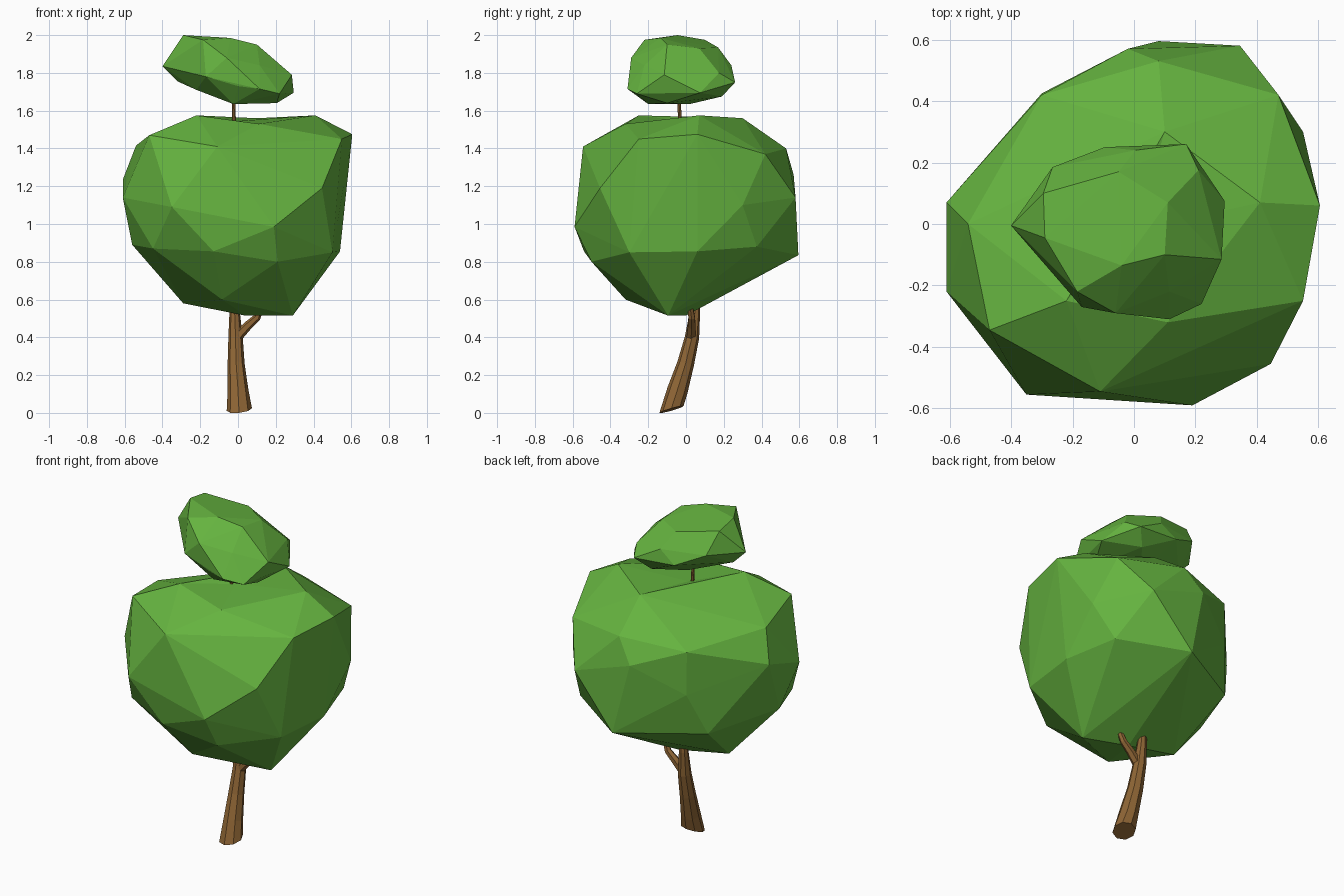
import bpy, bmesh, math
from mathutils import Vector


def material(name, rgb):
    m = bpy.data.materials.new(name)
    m.diffuse_color = (*rgb, 1)
    return m


LEAF = material("leaf_green", (0.13, 0.45, 0.05))
BARK = material("bark_brown", (0.27, 0.13, 0.035))


def finish(bm, name, mat):
    bmesh.ops.recalc_face_normals(bm, faces=bm.faces)
    me = bpy.data.meshes.new(name)
    bm.to_mesh(me)
    bm.free()
    me.materials.append(mat)
    ob = bpy.data.objects.new(name, me)
    bpy.context.collection.objects.link(ob)
    return ob


def foliage(name, points, dents=()):
    """Faceted leaf clump wrapped around corner points; each dent moves the
    middle of the edge between two corners to a new place."""
    bm = bmesh.new()
    for p in points:
        bm.verts.new(p)
    bmesh.ops.convex_hull(bm, input=bm.verts)
    loose = [v for v in bm.verts if not v.link_faces]
    bmesh.ops.delete(bm, geom=loose, context='VERTS')
    for a, b, target in dents:
        ends = [min(bm.verts, key=lambda v: (v.co - Vector(p)).length) for p in (a, b)]
        edge = bm.edges.get(ends)
        if edge:
            _, mid = bmesh.utils.edge_split(edge, ends[0], 0.5)
            mid.co = target
            bmesh.ops.triangulate(bm, faces=list(mid.link_faces))
    return finish(bm, name, LEAF)


def limb(name, path, sides, on_ground=False):
    """Tapered tube through (x, y, z, radius) stations."""
    bm = bmesh.new()
    pts = [Vector(p[:3]) for p in path]
    rings = []
    for i, p in enumerate(pts):
        t = (pts[min(i + 1, len(pts) - 1)] - pts[max(i - 1, 0)]).normalized()
        u = Vector((0, 1, 0)).cross(t).normalized()
        v = t.cross(u)
        r = path[i][3]
        rings.append([bm.verts.new(p + r * (math.cos(a) * u + math.sin(a) * v))
                      for a in (2 * math.pi * k / sides for k in range(sides))])
    if on_ground:  # slanted cut at the foot, lowest corner on z = 0
        for v in rings[0]:
            v.co.z = 0.28 * v.co.y + 0.1 * v.co.x
        low = min(v.co.z for v in rings[0])
        for v in rings[0]:
            v.co.z -= low
    for a, b in zip(rings, rings[1:]):
        for k in range(sides):
            n = (k + 1) % sides
            bm.faces.new((a[k], a[n], b[n], b[k]))
    bm.faces.new(rings[0])
    bm.faces.new(rings[-1])
    return finish(bm, name, BARK)


# Trunk leaning back, then rising through the big clump into the small one
limb("trunk", [(0.007, -0.077, 0.02, 0.067), (0.0, -0.045, 0.12, 0.055),
               (-0.01, -0.002, 0.26, 0.045), (-0.013, 0.032, 0.40, 0.038),
               (-0.018, 0.048, 0.54, 0.027), (-0.02, 0.02, 1.0, 0.018),
               (-0.02, -0.03, 1.5, 0.010), (-0.025, -0.04, 1.72, 0.009)], 8, True)

# Side branch forking below the foliage
limb("side_branch", [(-0.015, 0.025, 0.39, 0.028), (0.05, 0.03, 0.46, 0.024),
                     (0.1, 0.03, 0.505, 0.020), (0.13, 0.02, 0.58, 0.014)], 6)

# Large lower leaf clump: crown, waist, underside
foliage("lower_foliage", [
    (0.605, 0.06, 1.475), (0.41, 0.07, 1.575), (-0.22, -0.25, 1.575),
    (0.11, -0.32, 1.53), (-0.11, -0.545, 1.41), (-0.47, -0.345, 1.47),
    (0.55, -0.25, 1.45), (0.47, 0.42, 1.37), (0.08, 0.53, 1.40),
    (0.1, 0.30, 1.56), (-0.30, 0.42, 1.36), (-0.54, 0.0, 1.415),
    (0.19, -0.59, 0.985), (0.445, -0.455, 1.19), (0.55, 0.30, 1.1),
    (0.345, 0.58, 1.14), (-0.02, 0.57, 1.26), (-0.61, 0.07, 1.235),
    (-0.61, -0.22, 1.14), (-0.35, -0.555, 1.09), (-0.30, 0.425, 1.1),
    (0.5, -0.30, 0.85), (0.54, 0.06, 0.855), (0.45, 0.375, 0.88),
    (0.08, 0.595, 0.835), (-0.38, 0.33, 0.85), (-0.56, -0.1, 0.89),
    (-0.45, -0.38, 0.87), (-0.13, -0.54, 0.855), (0.21, -0.50, 0.80),
    (-0.085, -0.32, 0.60), (0.29, -0.095, 0.515), (0.04, 0.0, 0.515),
    (-0.29, 0.0, 0.58)],
    dents=[((0.41, 0.07, 1.575), (-0.22, -0.25, 1.575), (0.0, -0.02, 1.545))])

# Small leaf clump on top
foliage("top_foliage", [
    (-0.40, -0.005, 1.835), (-0.29, -0.045, 2.0), (-0.295, 0.10, 1.975),
    (-0.265, 0.185, 1.85), (-0.095, 0.25, 1.77), (0.005, 0.24, 1.84),
    (0.17, 0.26, 1.75), (0.21, 0.175, 1.80), (0.295, 0.075, 1.695),
    (0.285, -0.115, 1.79), (0.22, -0.26, 1.69), (0.115, -0.31, 1.715),
    (-0.06, -0.29, 1.88), (-0.17, -0.27, 1.78), (-0.185, -0.22, 1.975),
    (-0.04, -0.135, 1.985), (0.10, -0.10, 1.95), (0.11, 0.07, 1.93),
    (-0.05, 0.17, 1.935), (0.115, -0.22, 1.84), (0.205, -0.1, 1.64),
    (-0.025, -0.2, 1.635), (-0.025, 0.02, 1.635), (0.1, 0.19, 1.675),
    (-0.22, -0.1, 1.71), (-0.32, 0.0, 1.755), (0.0, -0.29, 1.73)])
